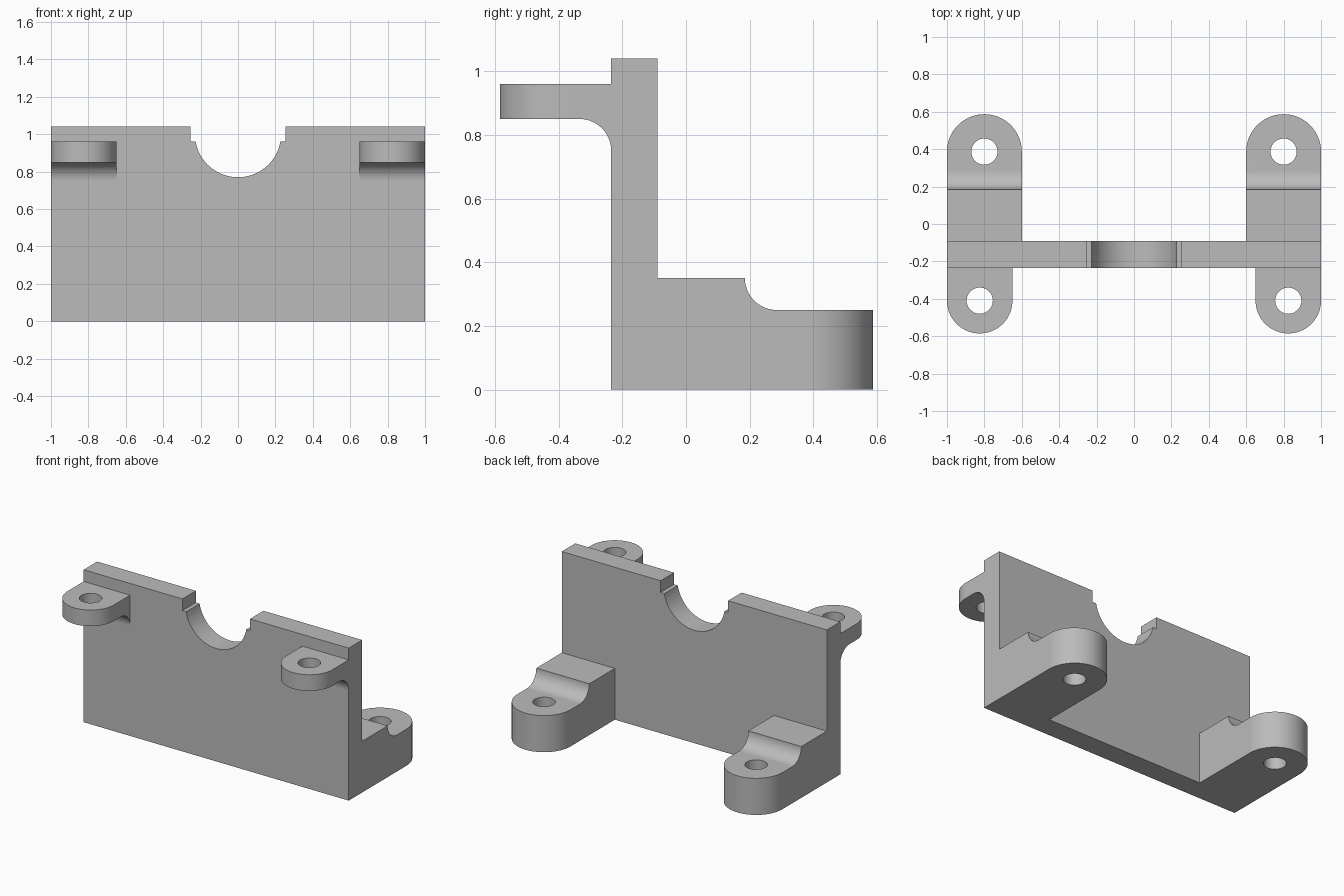
import bpy
import bmesh
from math import sin, cos, radians

cube = bpy.data.objects.get("Cube")
if cube:
    bpy.data.objects.remove(cube, do_unlink=True)

# One plain grey finish
grey = bpy.data.materials.new("plain_grey")
grey.use_nodes = True
colour = (0.5, 0.5, 0.5, 1)
grey.diffuse_color = colour
grey.node_tree.nodes["Principled BSDF"].inputs["Base Color"].default_value = colour


def arc(centre, radius, start, end, steps=24):
    """Points along a circular arc, angles in degrees."""
    angles = [radians(start + (end - start) * i / steps) for i in range(steps + 1)]
    return [(centre[0] + radius * cos(a), centre[1] + radius * sin(a)) for a in angles]


def prism(name, outline, plane, low, high):
    """Extrude a closed 2D outline across its plane from low to high."""
    place = {
        "xy": lambda a, b, d: (a, b, d),
        "xz": lambda a, b, d: (a, d, b),
        "yz": lambda a, b, d: (d, a, b),
    }[plane]
    bm = bmesh.new()
    rings = [[bm.verts.new(place(a, b, d)) for a, b in outline] for d in (low, high)]
    for ring in rings:
        bm.faces.new(ring)
    for i in range(len(outline)):
        bm.faces.new((rings[0][i - 1], rings[0][i], rings[1][i], rings[1][i - 1]))
    bmesh.ops.recalc_face_normals(bm, faces=bm.faces)
    mesh = bpy.data.meshes.new(name)
    bm.to_mesh(mesh)
    bm.free()
    mesh.materials.append(grey)
    obj = bpy.data.objects.new(name, mesh)
    bpy.context.collection.objects.link(obj)
    return obj


def combine(target, tool, operation):
    """Apply a boolean and discard the tool."""
    mod = target.modifiers.new("combine", "BOOLEAN")
    mod.operation = operation
    mod.solver = "EXACT"
    mod.object = tool
    bpy.context.view_layer.objects.active = target
    bpy.ops.object.modifier_apply(modifier=mod.name)
    bpy.data.objects.remove(tool, do_unlink=True)


def lug(name, side, side_profile, centre, radius, root):
    """A round-ended, drilled lug: side profile trimmed by its plan outline."""
    x, y = centre
    direction = 1 if y > root else -1
    plan = [(x - radius, root), (x + radius, root)]
    plan += arc(centre, radius, 0, 180 * direction, 40)
    plan = [(side * a, b) for a, b in plan]
    hole = arc((side * x, y), 0.07, 0, 360, 40)[:-1]

    body = prism(name, side_profile, "yz", side * 0.4, side * 1.2)
    combine(body, prism("plan_trim", plan, "xy", -0.2, 1.3), "INTERSECT")
    combine(body, prism("bolt_drill", hole, "xy", -0.2, 1.3), "DIFFERENCE")
    return body


# Upright plate with stepped half-round notch
half = [(1, 0), (1, 1.04), (0.255, 1.04), (0.255, 0.96)]
mirrored = [(-x, z) for x, z in reversed(half)]
notch = arc((0, 1.0), 0.23, -10, -170, 40)
bracket = prism("mounting_bracket", half + notch + mirrored, "xz", -0.235, -0.09)

# Stepped rear foot, with a scooped drop to the bolt pad
foot_profile = [(-0.2, 0), (0.7, 0), (0.7, 0.25)]
foot_profile += arc((0.285, 0.35), 0.1, 270, 180) + [(-0.2, 0.35)]

# Front ear, with a fillet beneath it
ear_profile = [(-0.12, 0.96), (-0.7, 0.96), (-0.7, 0.85)]
ear_profile += arc((-0.335, 0.75), 0.1, 90, 0) + [(-0.12, 0.75)]

# Join both pairs of lugs to the plate
for side in (1, -1):
    combine(bracket, lug("rear_foot", side, foot_profile, (0.8, 0.387), 0.2, -0.16), "UNION")
    combine(bracket, lug("front_ear", side, ear_profile, (0.825, -0.41), 0.175, -0.16), "UNION")

# Smooth curves, crisp edges and flat planes
bpy.ops.object.select_all(action="DESELECT")
bracket.select_set(True)
bpy.context.view_layer.objects.active = bracket
bpy.ops.object.shade_smooth_by_angle(angle=radians(30))
weighted = bracket.modifiers.new("flat_plane_normals", "WEIGHTED_NORMAL")
weighted.keep_sharp = True
